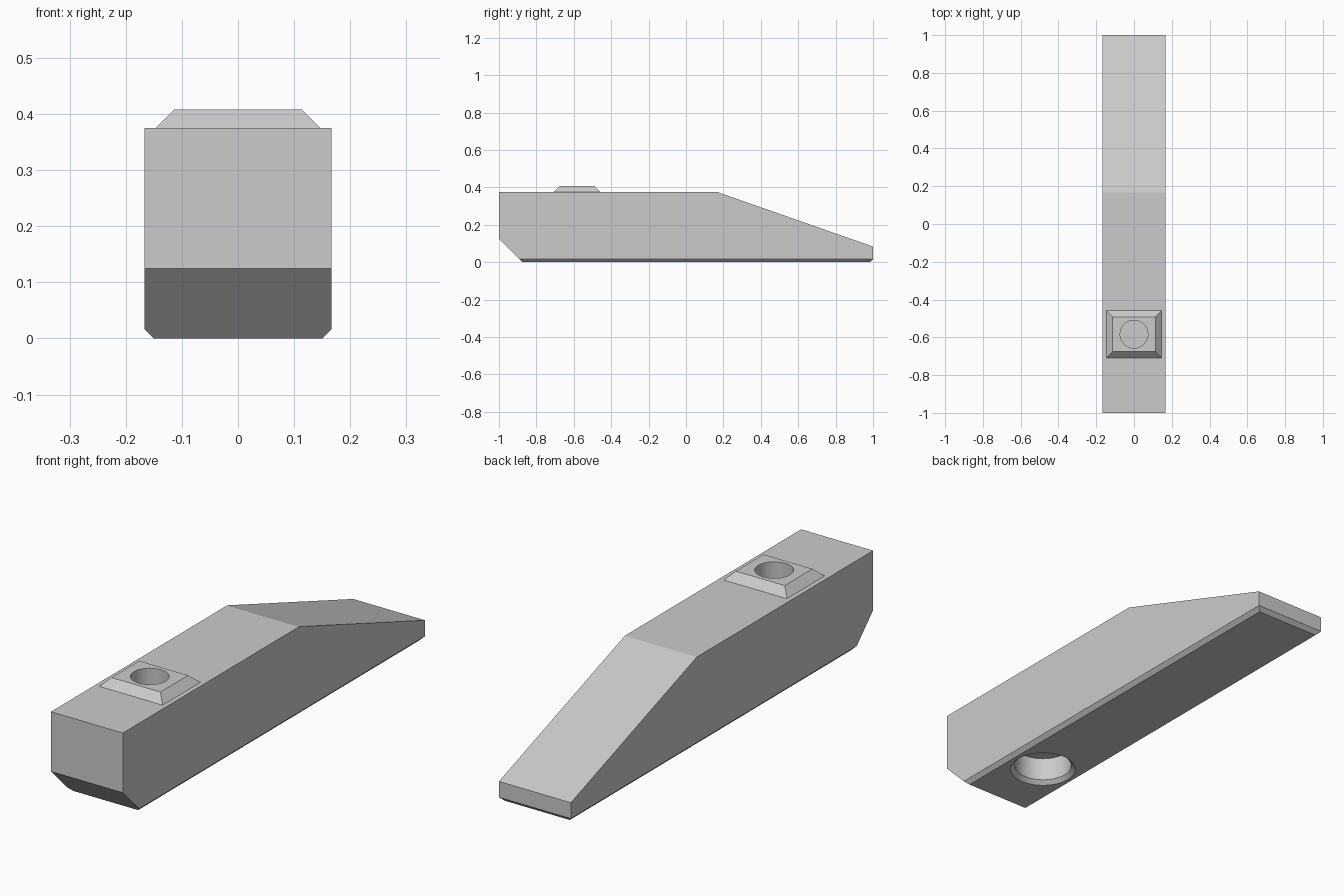
import bpy, bmesh, math
from mathutils import Matrix

cube = bpy.data.objects.get("Cube")
if cube:
    bpy.data.objects.remove(cube, do_unlink=True)

HALF_W = 0.1667
CHAMFER = 0.0167
DECK = 0.375          # height of the flat top
PAD_TOP = 0.4083
HOLE_Y = -0.5833      # bolt hole and locating pad centre

grey = bpy.data.materials.new("light_grey")
grey.use_nodes = True
grey.diffuse_color = (0.6, 0.6, 0.6, 1)
grey.node_tree.nodes["Principled BSDF"].inputs["Base Color"].default_value = (0.6, 0.6, 0.6, 1)


def make_object(name, bm):
    bmesh.ops.recalc_face_normals(bm, faces=bm.faces)
    mesh = bpy.data.meshes.new(name)
    bm.to_mesh(mesh)
    bm.free()
    mesh.materials.append(grey)
    obj = bpy.data.objects.new(name, mesh)
    bpy.context.collection.objects.link(obj)
    return obj


def loft(name, rings):
    """Closed solid through a stack of rings with equal point counts."""
    bm = bmesh.new()
    loops = [[bm.verts.new(p) for p in ring] for ring in rings]
    n = len(loops[0])
    for a, b in zip(loops, loops[1:]):
        for i in range(n):
            j = (i + 1) % n
            bm.faces.new((a[i], a[j], b[j], b[i]))
    bm.faces.new(loops[0])
    bm.faces.new(loops[-1])
    return make_object(name, bm)


def circle(r, z, n=64):
    return [(r * math.cos(2 * math.pi * i / n),
             HOLE_Y + r * math.sin(2 * math.pi * i / n), z) for i in range(n)]


def rectangle(hx, hy, z):
    return [(sx * hx, HOLE_Y + sy * hy, z)
            for sx, sy in ((-1, -1), (1, -1), (1, 1), (-1, 1))]


def cut(obj, cutter):
    mod = obj.modifiers.new("hole", 'BOOLEAN')
    mod.operation = 'DIFFERENCE'
    mod.solver = 'EXACT'
    mod.object = cutter
    bpy.context.view_layer.objects.active = obj
    bpy.ops.object.modifier_apply(modifier=mod.name)


# Clamp body: side profile extruded across the width
profile = [(-0.875, 0), (1, 0), (1, 0.0833), (0.1667, DECK), (-1, DECK), (-1, 0.125)]
body = loft("clamp_body", [[(x, y, z) for y, z in profile] for x in (-HALF_W, HALF_W)])

# Chamfer the bottom along both sides and the back end
bm = bmesh.new()
bm.from_mesh(body.data)
edges = [e for e in bm.edges
         if all(abs(v.co.z) < 1e-4 for v in e.verts)
         and not all(v.co.y < 0 for v in e.verts)]
bmesh.ops.bevel(bm, geom=edges, offset=CHAMFER, segments=1, affect='EDGES')
bm.to_mesh(body.data)
bm.free()

# Locating pad with sloped sides
pad = loft("locating_pad", [rectangle(0.1467, 0.125, DECK),
                            rectangle(0.1133, 0.0917, PAD_TOP)])

# Bolt hole from above, and chamfered counterbore from below (thin web between)
bolt_cutter = loft("bolt_hole_cutter", [circle(0.0735, 0.121), circle(0.0735, 0.5)])
bore_cutter = loft("counterbore_cutter", [circle(0.1434, -0.01),
                                          circle(0.1167, CHAMFER),
                                          circle(0.1167, 0.1167)])
cut(body, bolt_cutter)
cut(body, bore_cutter)
cut(pad, bolt_cutter)
for cutter in (bolt_cutter, bore_cutter):
    bpy.data.objects.remove(cutter, do_unlink=True)

# Smooth the hole walls, keep every edge crisp
for obj in (body, pad):
    bpy.ops.object.select_all(action='DESELECT')
    obj.select_set(True)
    bpy.context.view_layer.objects.active = obj
    bpy.ops.object.shade_smooth_by_angle(angle=math.radians(15))
